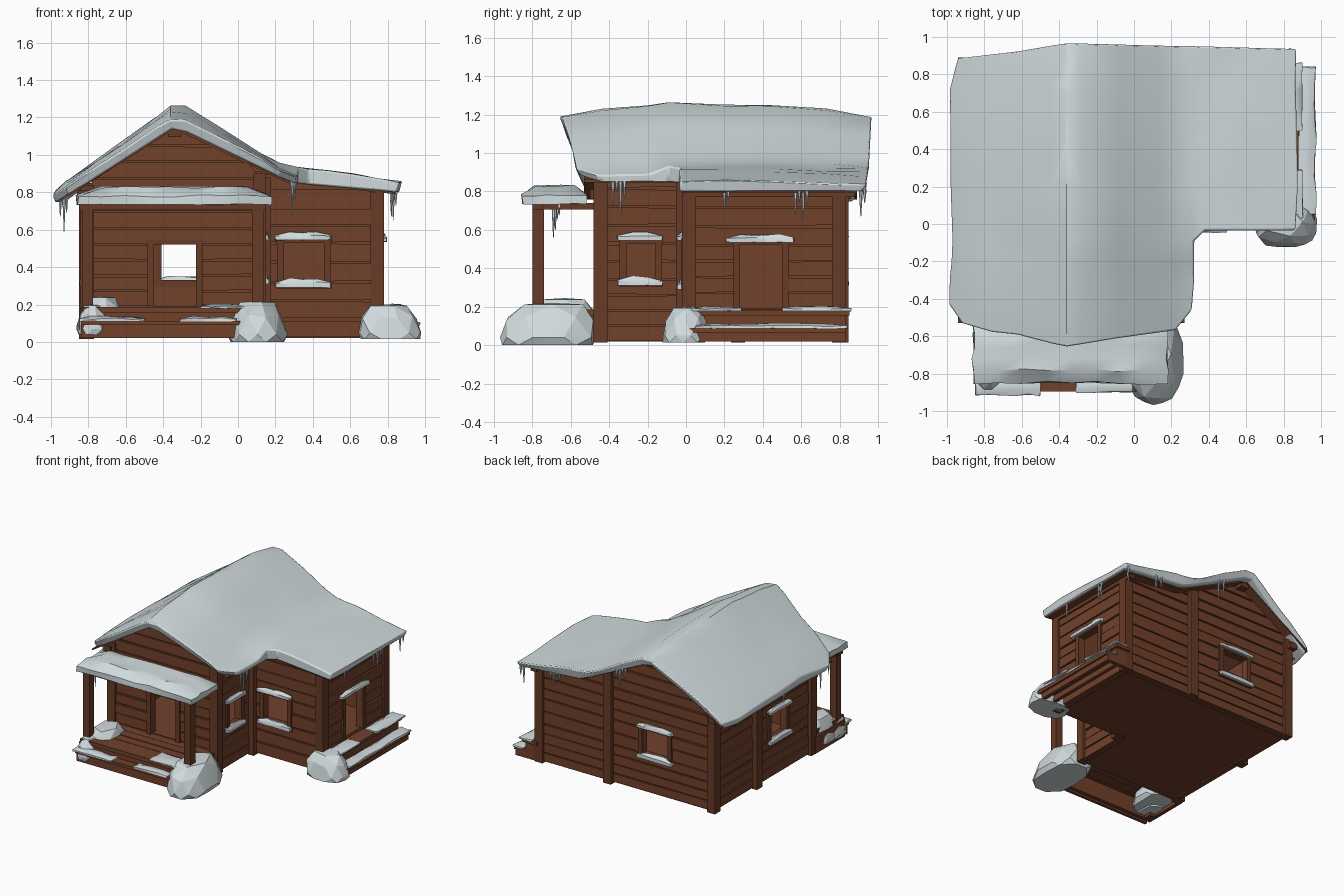
import bpy, bmesh, math, random
from mathutils import Vector, noise

if "Cube" in bpy.data.objects:
    bpy.data.objects.remove(bpy.data.objects["Cube"])

random.seed(4)
R = random.uniform


def material(name, rgb):
    m = bpy.data.materials.new(name)
    m.diffuse_color = (*rgb, 1)
    m.use_nodes = True
    m.node_tree.nodes["Principled BSDF"].inputs["Base Color"].default_value = m.diffuse_color
    return m


WOOD = material("brown wood", (0.165, 0.052, 0.024))
POST = material("dark brown wood", (0.135, 0.043, 0.020))
SNOW = material("snow", (0.64, 0.71, 0.73))


def finish(name, bm, mat, smooth=0, bevel=0):
    bmesh.ops.recalc_face_normals(bm, faces=bm.faces)
    me = bpy.data.meshes.new(name)
    bm.to_mesh(me)
    bm.free()
    ob = bpy.data.objects.new(name, me)
    bpy.context.collection.objects.link(ob)
    me.materials.append(mat)
    if bevel:
        b = ob.modifiers.new("soft edges", "BEVEL")
        b.width, b.segments, b.angle_limit = bevel, 2, math.radians(40)
    if smooth:
        bpy.ops.object.select_all(action="DESELECT")
        bpy.context.view_layer.objects.active = ob
        ob.select_set(True)
        bpy.ops.object.shade_smooth_by_angle(angle=math.radians(smooth))
    return ob


def box(bm, x0, x1, y0, y1, z0, z1):
    v = [bm.verts.new((x, y, z)) for x in (x0, x1) for y in (y0, y1) for z in (z0, z1)]
    for f in ((0, 1, 3, 2), (4, 6, 7, 5), (0, 4, 5, 1), (2, 3, 7, 6), (0, 2, 6, 4), (1, 5, 7, 3)):
        bm.faces.new([v[i] for i in f])


def boxes(name, mat, *dims):
    bm = bmesh.new()
    for d in dims:
        box(bm, *d)
    return finish(name, bm, mat)


def lerp_line(pts, x):
    for (a, p), (b, q) in zip(pts, pts[1:]):
        if x <= b:
            return p + (q - p) * (max(x, a) - a) / (b - a)
    return pts[-1][1]


# ---- plank walls ----
def prism(bm, pts, d0, d1, place):
    a = [bm.verts.new(place(u, z, d0)) for u, z in pts]
    b = [bm.verts.new(place(u, z, d1)) for u, z in pts]
    bm.faces.new(a)
    bm.faces.new(b[::-1])
    for i in range(4):
        bm.faces.new((a[i], b[i], b[i - 1], a[i - 1]))


def wall(name, axis, plane, out, left, right, top, hole=None):
    """Stack of uneven planks; left/right are functions of height."""
    def place(u, z, d):
        return (u, plane + out * d, z) if axis == "x" else (plane + out * d, u, z)
    marks = [0.02, hole[2], hole[3], top] if hole else [0.02, top]
    levels = [0.02]
    for a, b in zip(marks, marks[1:]):
        n = max(1, round((b - a) / 0.088))
        levels += [a + (b - a) * (i + 1) / n for i in range(n)]
    bm = bmesh.new()
    for a, b in zip(levels, levels[1:]):
        spans = [(left, right)]
        if hole and hole[2] - 1e-4 < a and b < hole[3] + 1e-4:
            spans = [(left, lambda z: hole[0]), (lambda z: hole[1], right)]
        for l, r in spans:
            prism(bm, [(l(a), a), (r(a), a), (r(b), b), (l(b), b)], -0.035, 0, place)
            j = [R(0.001, 0.009) for _ in range(4)]
            prism(bm, [(l(a), a + j[0]), (r(a), a + j[1]), (r(b), b - j[2]), (l(b), b - j[3])],
                  -0.01, R(0.008, 0.018), place)
    finish(name, bm, WOOD)
    # surrounding frame and snow on lintel and sill
    if hole:
        u0, u1, z0, z1 = hole
        door = z0 < 0.25
        parts = [(u0 - 0.035, u0, z0 - 0.02, z1), (u1, u1 + 0.035, z0 - 0.02, z1),
                 (u0 - 0.04, u1 + 0.04, z1, z1 + 0.028)]
        if not door:
            parts.append((u0 - 0.04, u1 + 0.04, z0 - 0.035, z0))
        bm = bmesh.new()
        for a, b, c, d in parts:
            p, q = place(a, c, -0.04), place(b, d, 0.025)
            box(bm, *[s for k in range(3) for s in (min(p[k], q[k]), max(p[k], q[k]))])
        finish(name + "_frame", bm, POST)
        ext = 0.07 if door else 0.045
        for c, d in [(z1 + 0.015, z1 + 0.055)] + ([] if door else [(z0 - 0.03, z0 + 0.018)]):
            if name == "porch_wall":
                continue
            p, q = place(u0 - ext, c, 0.005), place(u1 + ext - 0.01, d, 0.045)
            snow_slab(name + "_snow", min(p[0], q[0]), max(p[0], q[0]),
                      min(p[1], q[1]), max(p[1], q[1]), c, d)


# ---- snow lying on ledges ----
def snow_slab(name, x0, x1, y0, y1, z0, z1, edge=0.55, wob=0.007):
    nx, ny = (max(3, min(8, round((b - a) / 0.07))) for a, b in ((x0, x1), (y0, y1)))
    wx, wy = (min(wob, (b - a) / 12) for a, b in ((x0, x1), (y0, y1)))
    bm = bmesh.new()
    layers = []
    for low in (0, 1):
        grid = []
        for i in range(nx + 1):
            row = []
            for j in range(ny + 1):
                rim = i in (0, nx) or j in (0, ny)
                x, y = x0 + (x1 - x0) * i / nx, y0 + (y1 - y0) * j / ny
                h = z0 if low else (z0 + (z1 - z0) * edge if rim else z1)
                w = 0.4 if low else 1
                row.append(bm.verts.new((x + R(-wx, wx) * w, y + R(-wy, wy) * w, h + R(-wob, wob) * w * 0.7)))
            grid.append(row)
        layers.append(grid)
    close_layers(bm, *layers)
    return finish(name, bm, SNOW, 35)


def close_layers(bm, top, bot):
    """Skin two matching grids (None = empty cell) and join their rims."""
    for g in (top, bot):
        for i in range(len(g) - 1):
            for j in range(len(g[0]) - 1):
                q = [g[i][j], g[i + 1][j], g[i + 1][j + 1], g[i][j + 1]]
                if all(q):
                    bm.faces.new(q)
    pair = {a: b for r, s in zip(top, bot) for a, b in zip(r, s) if a}
    for e in [e for e in bm.edges if e.is_boundary and e.verts[0] in pair and e.verts[1] in pair]:
        a, b = e.verts
        bm.faces.new((a, b, pair[b], pair[a]))


# underside of the roof, and walls fitted to it
UNDER = [(-0.98, 0.745), (-0.34, 1.15), (0.29, 0.85), (0.87, 0.80)]
FLIP_L = [(z, x) for x, z in UNDER[:2]]
FLIP_R = [(z, x) for x, z in UNDER[:0:-1]]


def gable_l(z): return max(-0.80, lerp_line(FLIP_L, z))
def gable_r(z): return min(0.12, lerp_line(FLIP_R, z))
def wing_r(z): return min(0.75, lerp_line(FLIP_R, z))
def at(v): return lambda z: v


wall("porch_wall", "x", -0.455, -1, gable_l, gable_r, 1.14, (-0.45, -0.225, 0.19, 0.52))
wall("back_wall", "x", 0.80, 1, gable_l, wing_r, 1.14, (-0.41, -0.18, 0.33, 0.53))
wall("wing_front_wall", "x", 0.0, -1, at(0.12), wing_r, 0.90, (0.245, 0.46, 0.32, 0.53))
wall("left_wall", "y", -0.80, -1, at(-0.45), at(0.80), 0.85, (-0.12, 0.08, 0.33, 0.53))
wall("main_right_wall", "y", 0.12, 1, at(-0.45), at(0.0), 0.91, (-0.31, -0.16, 0.34, 0.53))
wall("wing_right_wall", "y", 0.75, 1, at(0.0), at(0.80), 0.81, (0.28, 0.50, 0.19, 0.52))

# ---- floors, posts and beams ----
boxes("floor", WOOD, (-0.79, 0.12, -0.44, 0.79, 0.03, 0.19), (0.12, 0.74, 0.01, 0.79, 0.03, 0.19))
bm = bmesh.new()
for x, y, top in ((-0.805, -0.445, 0.84), (0.115, -0.445, 0.90), (-0.805, 0.795, 0.84),
                  (0.745, 0.795, 0.80), (0.745, 0.015, 0.80), (0.12, 0.81, 0.92),
                  (-0.815, 0.27, 0.82), (0.14, -0.015, 0.88),
                  (-0.805, -0.77, 0.74), (0.105, -0.77, 0.74)):
    w = 0.03 if y < -0.6 else 0.036
    box(bm, x - w, x + w, y - w, y + w, 0.015, top)
finish("corner_posts", bm, POST)
boxes("roof_beams", POST, (-0.375, -0.305, -0.53, 0.88, 1.095, 1.135),
      (-0.86, -0.80, -0.50, 0.86, 0.76, 0.81), (0.73, 0.78, -0.02, 0.88, 0.77, 0.81))
boxes("porch_beams", POST, (-0.85, 0.15, -0.80, -0.745, 0.705, 0.745),
      (-0.83, -0.78, -0.80, -0.45, 0.705, 0.74), (0.08, 0.13, -0.80, -0.45, 0.705, 0.74))
# boards lining the underside of the roof
bm = bmesh.new()
for xa, xb, y in ((-0.94, -0.34, -0.53), (-0.34, 0.27, -0.53), (0.27, 0.84, -0.015)):
    za, zb = lerp_line(UNDER, xa), lerp_line(UNDER, xb)
    prism(bm, [(xa, za - 0.012), (xb, zb - 0.012), (xb, zb + 0.002), (xa, za + 0.002)],
          y, 0.89, lambda u, z, d: (u, d, z))
finish("roof_boards", bm, WOOD)

# ---- porch deck and step ----
bm = bmesh.new()
for i in range(5):
    y = -0.84 + i * 0.077
    box(bm, -0.84 + R(0, 0.02), 0.14 - R(0, 0.02), y, y + 0.072, 0.155, 0.182 + R(0, 0.006))
finish("porch_deck", bm, WOOD)
boxes("porch_base", WOOD, (-0.85, 0.14, -0.83, -0.80, 0.02, 0.155), (-0.85, -0.82, -0.80, -0.45, 0.02, 0.155),
      (0.11, 0.14, -0.80, -0.45, 0.02, 0.155), (-0.84, 0.10, -0.895, -0.83, 0.09, 0.113),
      (-0.84, 0.10, -0.875, -0.85, 0.02, 0.09))
snow_slab("step_snow", -0.85, -0.50, -0.915, -0.83, 0.11, 0.135)
snow_slab("step_snow", -0.31, -0.01, -0.90, -0.83, 0.11, 0.135)
snow_slab("deck_snow", -0.20, 0.06, -0.85, -0.70, 0.18, 0.20)
snow_slab("porch_roof_snow", -0.86, 0.18, -0.85, -0.52, 0.735, 0.828, 0.5, 0.01)

# ---- side deck and step ----
boxes("side_steps", WOOD, (0.75, 0.88, 0.0, 0.85, 0.155, 0.18), (0.83, 0.86, 0.02, 0.83, 0.02, 0.155),
      (0.86, 0.965, 0.0, 0.83, 0.065, 0.09), (0.92, 0.95, 0.0, 0.83, 0.02, 0.065),
      (0.75, 0.95, 0.80, 0.83, 0.02, 0.07), (0.75, 0.86, 0.80, 0.83, 0.07, 0.155))
snow_slab("side_deck_snow", 0.79, 0.90, 0.03, 0.29, 0.178, 0.20)
snow_slab("side_deck_snow", 0.79, 0.90, 0.50, 0.86, 0.178, 0.20)
snow_slab("side_step_snow", 0.88, 0.97, 0.05, 0.84, 0.088, 0.112)

# ---- snow-covered roof ----
TOP = [(-0.99, 0.80), (-0.95, 0.835), (-0.62, 1.07), (-0.44, 1.205), (-0.36, 1.26), (-0.28, 1.255),
       (0.12, 1.015), (0.22, 0.96), (0.32, 0.935), (0.60, 0.905), (0.88, 0.85)]
FRONT = [(-0.99, -0.42), (-0.90, -0.565), (-0.62, -0.595), (-0.37, -0.66), (-0.1, -0.615), (0.22, -0.57), (0.31, -0.46)]
BACK = [(-0.97, 0.89), (-0.66, 0.92), (-0.37, 0.97), (0.85, 0.94)]
XS = (-0.985, -0.92, -0.76, -0.62, -0.44, -0.36, -0.28, -0.08, 0.12, 0.22, 0.31, 0.38, 0.48, 0.62, 0.78, 0.865)
bm = bmesh.new()
top, bot = [], []
for x in XS:
    f, b = lerp_line(FRONT, x), lerp_line(BACK, x)
    ridge = max(0.25, 1 - abs(x + 0.33) / 0.75)
    tr, br = [], []
    inner = -0.09 if x < 0.35 else -0.035
    ys = [f, f * 0.6 - 0.04, -0.2, inner, 0.2, 0.45, 0.72, b]
    drops = (0.07, 0.035, 0.015, 0, 0.005, 0.02, 0.04, 0.075)
    for k, (y, d) in enumerate(zip(ys, drops)):
        if x > 0.32 and k < 3:
            tr.append(None)
            br.append(None)
            continue
        under = lerp_line(UNDER, x)
        n = noise.noise(Vector((x * 4, y * 4, 1)))
        z = lerp_line(TOP, x) - d * ridge + n * 0.018
        if k < 3 and x > 0.1:
            z -= (x - 0.1) * 0.2
        wx = x + (n * 0.025 if x < -0.95 or x > 0.84 else 0)
        if x < -0.9 and k == 7:
            wx += 0.03
        if abs(x - 0.31) < 0.01 and 0 < k < 4:
            wx += 0.012
        tr.append(bm.verts.new((wx, y, max(z, under + 0.02))))
        inset = 0.02 if k == 0 else (-0.02 if k == 7 else 0)
        br.append(bm.verts.new((wx * 0.985, y + inset, under)))
    top.append(tr)
    bot.append(br)
close_layers(bm, top, bot)
bmesh.ops.triangulate(bm, faces=bm.faces)
finish("roof_snow", bm, SNOW, 30, 0.01)


# ---- snow heaps at the corners: broad foot, narrower crown ----
def heap(name, x0, x1, y0, y1, z0, z1, lean=(0, 0)):
    bm = bmesh.new()
    bmesh.ops.create_icosphere(bm, subdivisions=2, radius=1)
    for v in bm.verts:
        c = v.co.copy()
        flat = math.hypot(c.x, c.y)
        t = max(0, (c.z + 0.2) / 1.2)
        # square up the crown, keep the foot at full width
        r = (flat ** 0.6 if flat > 0 else 0) * (1 - 0.12 * t) * R(0.93, 1.06)
        a = math.atan2(c.y, c.x)
        sq = 1 + 0.12 * abs(math.sin(2 * a))
        px, py = r * sq * math.cos(a), r * sq * math.sin(a)
        t = min(1, t * 1.1)
        v.co = ((x0 + x1) / 2 + (px + lean[0] * t) * (x1 - x0) / 2,
                (y0 + y1) / 2 + (py + lean[1] * t) * (y1 - y0) / 2, z0 + t * (z1 - z0))
    bmesh.ops.dissolve_limit(bm, angle_limit=math.radians(10), verts=bm.verts, edges=bm.edges)
    finish(name, bm, SNOW, 15)


heap("porch_right_heap", -0.055, 0.265, -0.97, -0.47, 0.0, 0.22, (-0.05, 0.1))
heap("porch_left_heap", -0.86, -0.61, -0.83, -0.47, 0.05, 0.245, (0, 0.1))
heap("porch_left_low_heap", -0.86, -0.70, -0.90, -0.62, 0.04, 0.20)
heap("side_heap", 0.645, 0.985, -0.135, 0.10, 0.015, 0.20, (-0.1, 0.25))

# ---- icicles under the eaves ----
bm = bmesh.new()
for x, y, z, length in ((-0.93, -0.40, 0.79, 0.2), (-0.95, 0.1, 0.77, 0.1), (-0.80, -0.69, 0.75, 0.19),
                        (0.11, -0.68, 0.75, 0.15), (0.29, -0.38, 0.86, 0.13), (0.29, -0.34, 0.86, 0.2),
                        (0.82, 0.20, 0.81, 0.11), (0.82, 0.57, 0.81, 0.13), (0.83, 0.61, 0.81, 0.16),
                        (0.82, 0.91, 0.81, 0.14), (0.55, 0.91, 0.84, 0.13), (0.50, 0.91, 0.85, 0.09),
                        (-0.05, 0.92, 1.02, 0.15), (-0.10, 0.92, 1.04, 0.11)):
    for dx, dy, s in ((0, 0, 1), (0.014, 0.02, 0.5)):
        r = bmesh.ops.create_cone(bm, cap_ends=True, segments=6, radius1=0.002, radius2=0.011, depth=length * s)
        bmesh.ops.translate(bm, verts=r["verts"], vec=(x + dx, y + dy, z - length * s / 2))
finish("icicles", bm, SNOW)
